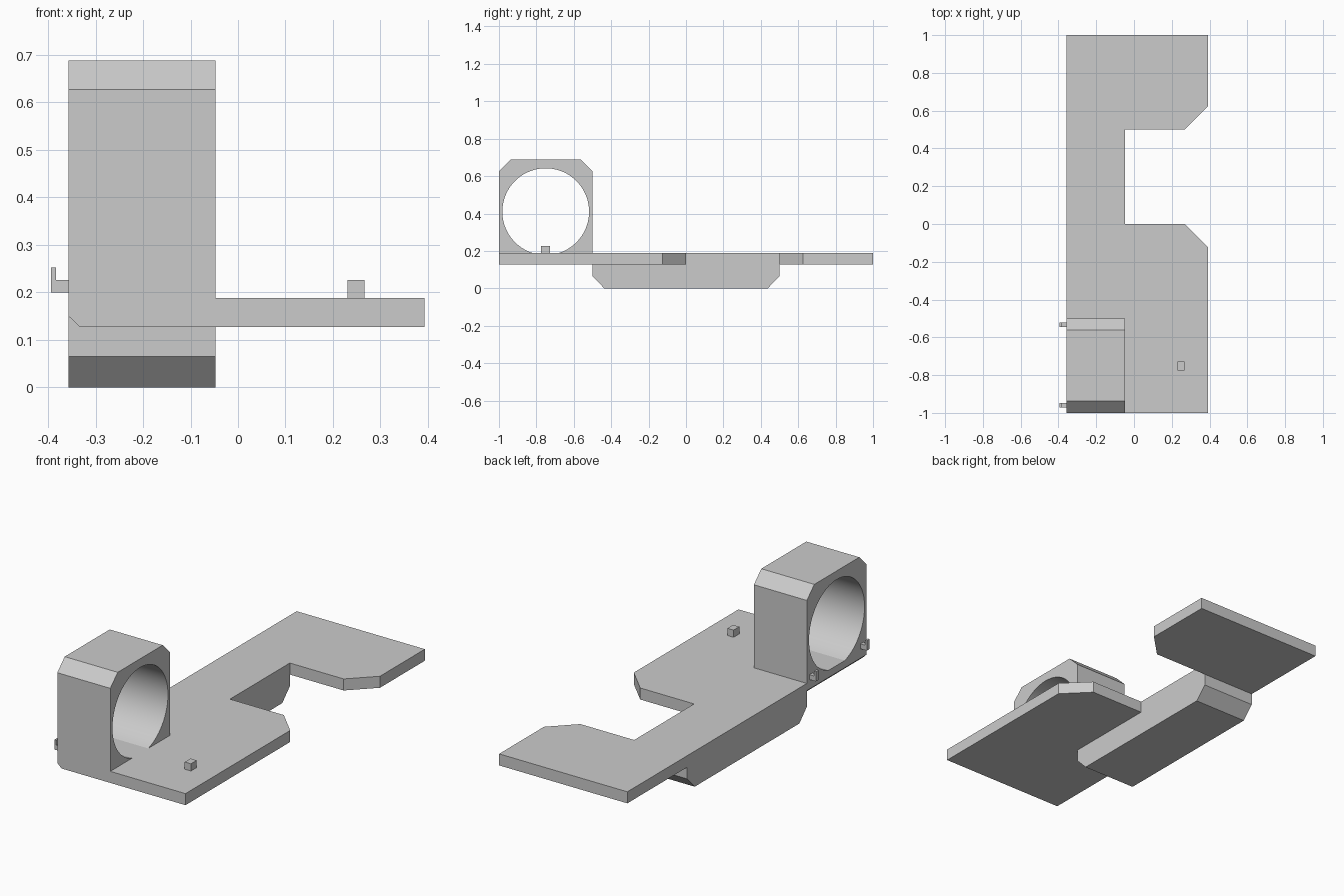
import bpy, bmesh, math

if "Cube" in bpy.data.objects:
    bpy.data.objects.remove(bpy.data.objects["Cube"])

grey = bpy.data.materials.new("light_grey")
grey.diffuse_color = (0.6, 0.6, 0.6, 1)
grey.use_nodes = True
grey.node_tree.nodes["Principled BSDF"].inputs["Base Color"].default_value = grey.diffuse_color


def prism(name, profile, axis, lo, hi):
    """Extrude a 2D profile along an axis: x -> (y, z), y -> (x, z), z -> (x, y)."""
    def place(p, t):
        a, b = p
        return {"x": (t, a, b), "y": (a, t, b), "z": (a, b, t)}[axis]
    bm = bmesh.new()
    base = bm.faces.new([bm.verts.new(place(p, lo)) for p in profile])
    ext = bmesh.ops.extrude_face_region(bm, geom=[base])
    step = place((0, 0), hi - lo)
    bmesh.ops.translate(bm, vec=step, verts=[g for g in ext["geom"] if isinstance(g, bmesh.types.BMVert)])
    bmesh.ops.recalc_face_normals(bm, faces=bm.faces)
    mesh = bpy.data.meshes.new(name)
    bm.to_mesh(mesh)
    bm.free()
    mesh.materials.append(grey)
    obj = bpy.data.objects.new(name, mesh)
    bpy.context.collection.objects.link(obj)
    return obj


def rect(a0, a1, b0, b1):
    return [(a0, b0), (a1, b0), (a1, b1), (a0, b1)]


LEFT, STEM, RIGHT = -0.357, -0.047, 0.393
BOT, TOP = 0.127, 0.188

# Flat plate with a notch on the right; the front left strip has a bevelled lower edge
prism("plate", [(STEM, -1), (RIGHT, -1), (RIGHT, -0.125), (0.268, 0), (STEM, 0),
                (STEM, 0.5), (0.268, 0.5), (RIGHT, 0.625), (RIGHT, 1),
                (LEFT, 1), (LEFT, -0.5), (STEM, -0.5)], "z", BOT, TOP)
prism("plate_front_strip", [(-0.333, BOT), (STEM, BOT), (STEM, TOP), (LEFT, TOP), (LEFT, 0.15)],
      "y", -1, -0.5)

# Keel under the narrow stem
prism("keel", [(-0.437, 0), (0.437, 0), (0.5, 0.065), (0.5, BOT), (-0.5, BOT), (-0.5, 0.065)],
      "x", LEFT, STEM)

# Ring block: bevelled top and a round bore cut flat by the plate
R, CY, CZ = 0.232, -0.75, 0.41
start = math.asin((TOP - CZ) / R)
sweep = math.pi - 2 * start
N = 64
bore = [(CY + R * math.cos(start + sweep * i / N), CZ + R * math.sin(start + sweep * i / N))
        for i in range(N + 1)]
outer = [(-1, TOP), (-1, 0.627), (-0.938, 0.688), (-0.562, 0.688), (-0.5, 0.627), (-0.5, TOP)]
ring = prism("ring_block", outer + bore, "x", LEFT, STEM)
bpy.context.view_layer.objects.active = ring
ring.select_set(True)
bpy.ops.object.shade_smooth_by_angle(angle=math.radians(30))

# Small peg on the plate
prism("peg", rect(0.231, 0.267, -0.775, -0.727), "z", TOP, 0.226)

# Two hooks on the left side
for name, y in (("front_hook", -0.96), ("back_hook", -0.534)):
    prism(name, [(LEFT, 0.2), (LEFT, 0.226), (-0.383, 0.226), (-0.383, 0.252),
                 (-0.394, 0.252), (-0.394, 0.2)], "y", y - 0.012, y + 0.012)
